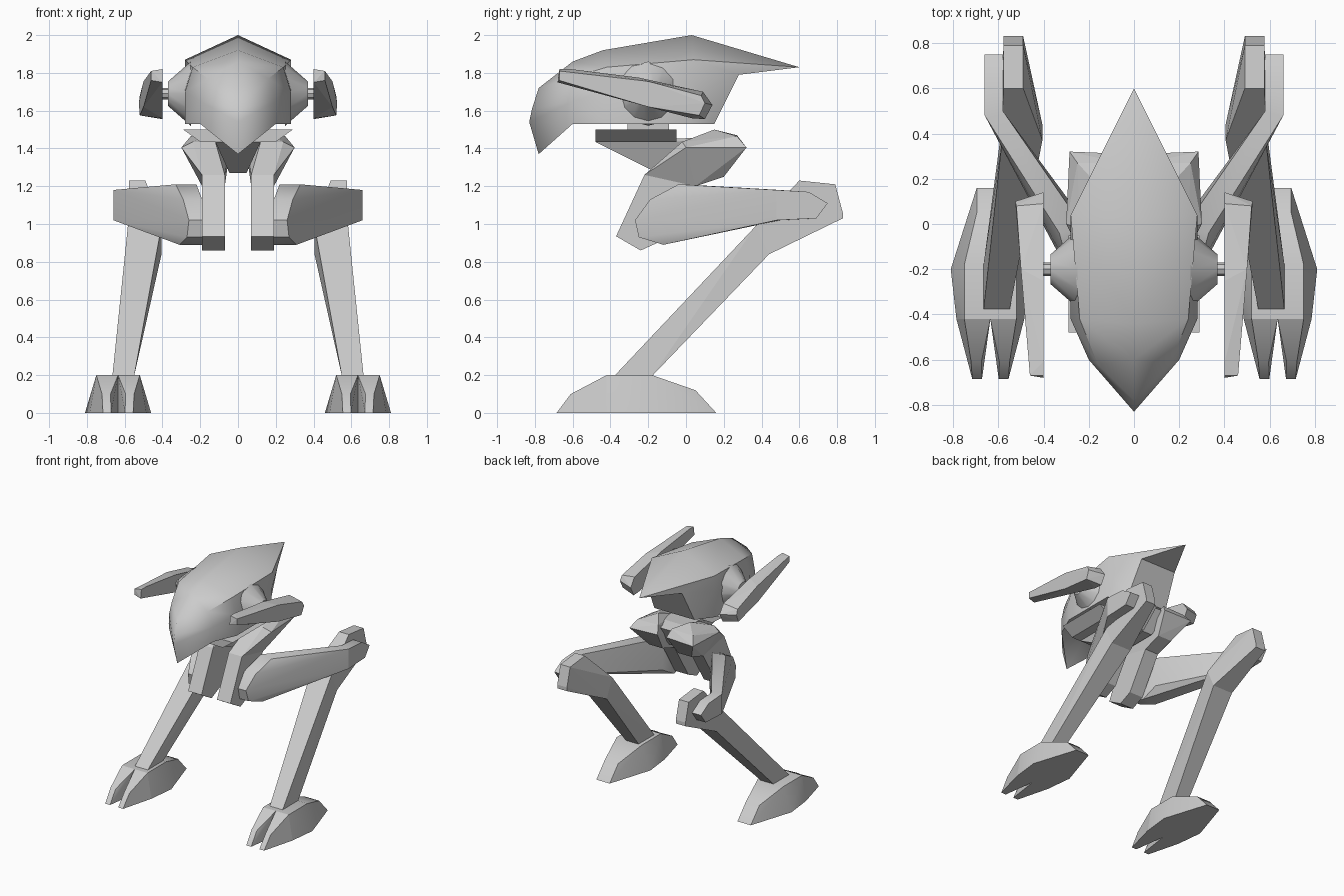
import bpy, bmesh, math
from mathutils import Matrix

if "Cube" in bpy.data.objects:
    bpy.data.objects.remove(bpy.data.objects["Cube"])


def finish(name, bm, mirror=True, smooth=None):
    bmesh.ops.recalc_face_normals(bm, faces=bm.faces)
    me = bpy.data.meshes.new(name)
    bm.to_mesh(me)
    bm.free()
    ob = bpy.data.objects.new(name, me)
    bpy.context.collection.objects.link(ob)
    if smooth:
        bpy.ops.object.select_all(action='DESELECT')
        ob.select_set(True)
        bpy.context.view_layer.objects.active = ob
        bpy.ops.object.shade_smooth_by_angle(angle=math.radians(smooth))
    if mirror:
        mod = ob.modifiers.new("Mirror", 'MIRROR')
        mod.merge_threshold = 0.0005
    return ob


def hulls(name, pieces, mirror=True, smooth=None):
    """One object made of convex blocks, each given by its corner points."""
    bm = bmesh.new()
    for pts in pieces:
        vs = [bm.verts.new(p) for p in pts]
        r = bmesh.ops.convex_hull(bm, input=vs)
        junk = {g for g in r["geom_interior"] + r["geom_unused"]
                if isinstance(g, bmesh.types.BMVert)}
        bmesh.ops.delete(bm, geom=list(junk), context='VERTS')
    bmesh.ops.dissolve_limit(bm, angle_limit=math.radians(2),
                             verts=bm.verts, edges=bm.edges)
    return finish(name, bm, mirror, smooth)


def slab(x0, x1, profile):
    """Corners of a side profile (y, z) spanning x0..x1."""
    return [(x, y, z) for x in (x0, x1) for y, z in profile]


def drum(name, x0, x1, r0, r1, n, smooth=None):
    """Tapered drum along x on the ear axis."""
    bm = bmesh.new()
    bmesh.ops.create_cone(bm, cap_ends=True, segments=n, radius1=r0, radius2=r1, depth=x1 - x0,
                          matrix=Matrix.Translation(((x0 + x1) / 2, -0.2, 1.69))
                          @ Matrix.Rotation(math.pi / 2, 4, 'Y'))
    return finish(name, bm, True, smooth)


# Head shell: half sections from ridge to lower edge, front to back
sections = [
    [(0, -.78, 1.72), (0, -.815, 1.61), (0, -.83, 1.54), (0, -.78, 1.37)],
    [(0, -.60, 1.86), (.16, -.62, 1.77), (.20, -.60, 1.65), (.20, -.60, 1.53)],
    [(0, -.44, 1.92), (.24, -.42, 1.83), (.28, -.42, 1.70), (.28, -.42, 1.53)],
    [(0, .03, 2.0), (.28, .04, 1.87), (.28, .04, 1.75), (.28, .02, 1.53)],
    [(0, .60, 1.83), (0, .60, 1.83), (.16, .28, 1.79), (.18, .15, 1.53)],
]
bm = bmesh.new()
rows = [[bm.verts.new(p) for p in s] for s in sections]
for a, b in zip(rows, rows[1:]):
    for i in range(3):
        bm.faces.new((a[i], b[i], b[i + 1], a[i + 1]))
low = [bm.verts.new((0, y, 1.53)) for y in (-.60, -.42, .02, .15)]
back = bm.verts.new((0, .28, 1.79))
bm.faces.new((rows[0][3], rows[1][3], low[0]))
for i in range(3):
    bm.faces.new((rows[i + 1][3], rows[i + 2][3], low[i + 1], low[i]))
bm.faces.new((rows[4][3], rows[4][2], back, low[3]))
bm.faces.new((rows[4][2], rows[4][1], back))
bmesh.ops.remove_doubles(bm, verts=bm.verts, dist=0.0005)
finish("head_shell", bm, True, 42)

# Ear hubs, axles and side blades
drum("ear_hub", .25, .37, .17, .065, 12, 35)
drum("ear_axle", .36, .41, .03, .03, 8)
hulls("side_blade", [
    slab(.40, .401, [(-.67, 1.82), (-.61, 1.82), (-.25, 1.775), (.09, 1.70), (.14, 1.63),
                     (.10, 1.555), (.03, 1.56), (-.68, 1.75)])
    + [(.46, -.67, 1.81), (.46, -.67, 1.76), (.50, -.20, 1.755), (.52, .08, 1.68),
       (.525, .10, 1.64), (.52, .07, 1.575), (.50, -.2, 1.62)]])

# Neck, shoulder plate and torso wedge
hulls("neck", [slab(-.12, .12, [(-.31, 1.49), (-.09, 1.49), (-.09, 1.54), (-.31, 1.54)])], False)
hulls("shoulder_plate", [slab(-.29, .29, [(-.48, 1.50), (-.05, 1.50)])
                         + slab(-.20, .20, [(-.48, 1.435), (-.05, 1.435)])], False)
hulls("torso_wedge", [slab(-.12, .12, [(-.48, 1.435), (.15, 1.46), (.25, 1.44)])
                      + slab(-.045, .045, [(-.15, 1.27), (.15, 1.27)])], False)

# Hips: upper shoulder block and lower strut
hulls("hip_upper", [
    slab(.07, .19, [(-.22, 1.26), (.05, 1.20), (.20, 1.25)])
    + [(.12, -.02, 1.435), (.24, -.02, 1.435), (.30, 0, 1.405), (.285, .32, 1.405),
       (.25, .27, 1.465), (.14, .15, 1.50), (.06, .27, 1.47), (.04, .31, 1.41)]])
hulls("hip_lower", [slab(.07, .19, [(-.22, 1.26), (-.37, .935), (-.24, .86), (-.13, .91),
                                    (.05, 1.20)])])

# Thighs: swelling root, narrow squared end at the knee
knee_ring = [(.58, .50, 1.02), (.66, .48, 1.02), (.66, .48, 1.18), (.58, .50, 1.18)]
hulls("thigh", [
    [(.19, -.27, 1.02), (.26, -.27, 1.02), (.19, -.25, .93), (.27, -.25, .93),
     (.19, -.19, 1.13), (.29, -.19, 1.13), (.19, -.12, .89), (.31, -.12, .89),
     (.22, -.02, 1.21), (.33, -.04, 1.21), (.38, -.05, 1.05), (.21, .0, .96)] + knee_ring,
    knee_ring + slab(.58, .66, [(.65, 1.17), (.75, 1.11), (.69, 1.03)])], True, 30)

# Shins: knee block and long forward-sloping strut
mid = slab(.405, .583, [(.37, .99), (.44, .84)])
hulls("shin", [
    mid + slab(.49, .577, [(.52, 1.15), (.60, 1.23), (.79, 1.21), (.83, 1.06), (.83, 1.03)]),
    mid + slab(.55, .665, [(-.38, .195), (-.18, .195)])])

# Feet: heel body with two toes, symmetric about the foot centre
cx = .635
heel = [(cx + s * x, y, z) for s in (-1, 1) for x, y, z in
        [(.06, .16, 0), (.175, -.20, 0), (.15, -.42, 0), (.06, .05, .12),
         (.115, -.18, .20), (.115, -.42, .20)]]
toes = [[(cx + s * x, y, z) for x, y, z in
         [(.037, -.685, 0), (.08, -.685, 0), (.15, -.42, 0), (0, -.42, 0),
          (.04, -.61, .10), (.085, -.61, .10), (.115, -.42, .20), (0, -.42, .20)]]
        for s in (-1, 1)]
hulls("foot", [heel] + toes, True, 35)
